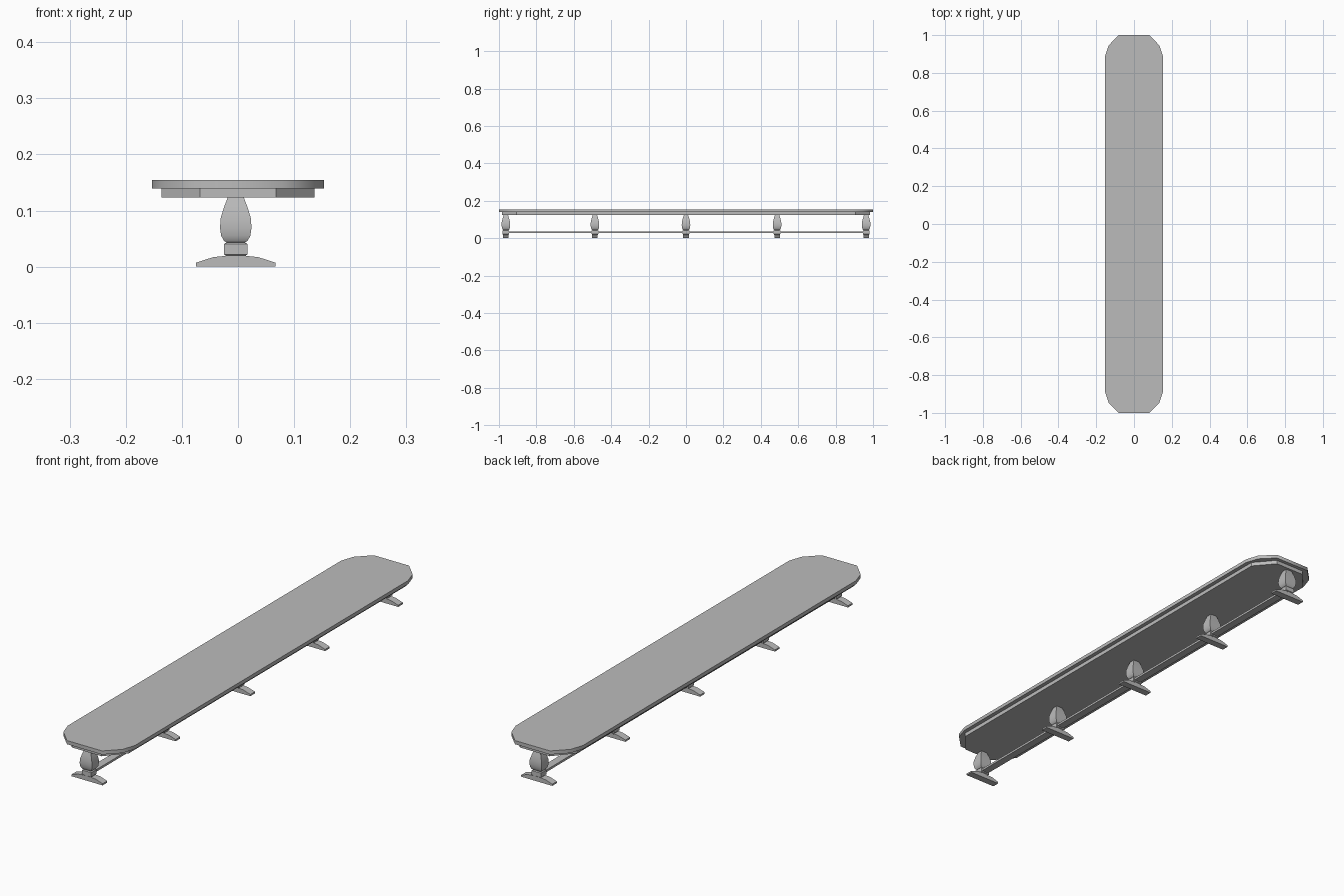
import bpy, bmesh, math

cube = bpy.data.objects.get("Cube")
if cube:
    bpy.data.objects.remove(cube, do_unlink=True)

GREY = (0.5, 0.5, 0.5, 1)
mat = bpy.data.materials.new("plain grey")
mat.use_nodes = True
mat.diffuse_color = GREY
mat.node_tree.nodes["Principled BSDF"].inputs["Base Color"].default_value = GREY

AXIS_X = -0.004  # centre line of the pedestals


def loft(name, rings, smooth=None):
    """Join rings of equal point count and cap both ends."""
    bm = bmesh.new()
    loops = [[bm.verts.new(p) for p in ring] for ring in rings]
    for a, b in zip(loops, loops[1:]):
        for i in range(len(a)):
            j = (i + 1) % len(a)
            bm.faces.new((a[i], a[j], b[j], b[i]))
    bm.faces.new(loops[0][::-1])
    bm.faces.new(loops[-1])
    bmesh.ops.recalc_face_normals(bm, faces=bm.faces)
    mesh = bpy.data.meshes.new(name)
    bm.to_mesh(mesh)
    bm.free()
    mesh.materials.append(mat)
    obj = bpy.data.objects.new(name, mesh)
    bpy.context.collection.objects.link(obj)
    if smooth:
        bpy.ops.object.select_all(action='DESELECT')
        obj.select_set(True)
        bpy.context.view_layer.objects.active = obj
        bpy.ops.object.shade_smooth_by_angle(angle=math.radians(smooth))
    return obj


def slab(name, corner, z0, z1, smooth=None):
    """Mirror one corner outline into all four quadrants and extrude it."""
    half = corner + [(x, -y) for x, y in reversed(corner)]
    outline = half + [(-x, -y) for x, y in half]
    return loft(name, [[(x, y, z) for x, y in outline] for z in (z0, z1)], smooth)


def rect(hx, hy, y, z):
    return [(AXIS_X + sx * hx, y + sy * hy, z)
            for sx, sy in ((-1, -1), (1, -1), (1, 1), (-1, 1))]


# Tabletop and the apron beneath it
slab("tabletop", [(0.08, 1.0), (0.135, 0.945), (0.153, 0.89)], 0.139, 0.154, 45)
slab("apron", [(0.068, 0.985), (0.136, 0.905)], 0.123, 0.139)

# Square baluster profile: half width, height
BALUSTER = [(0.015, 0.042), (0.021, 0.046), (0.026, 0.055), (0.028, 0.069),
            (0.027, 0.086), (0.021, 0.106), (0.014, 0.124)]
BLOCK = [(0.018, 0.017), (0.018, 0.020), (0.021, 0.022), (0.021, 0.040),
         (0.019, 0.042), (0.015, 0.043)]
# Foot outline: half length, height
FOOT = [(0.071, 0), (0.071, 0.007), (0.040, 0.017), (0.020, 0.019)]

for n, y in enumerate((-0.963, -0.487, 0, 0.487, 0.963), 1):
    loft(f"baluster_{n}", [rect(w, w * 0.82, y, z) for w, z in BALUSTER], 40)
    loft(f"post_block_{n}", [rect(w, w * 0.85, y, z) for w, z in BLOCK])
    loft(f"foot_{n}", [rect(w, 0.015, y, z) for w, z in FOOT])

# Long stretcher joining the pedestals
loft("stretcher", [rect(0.016, 0.963, 0, z) for z in (0.027, 0.036)])
